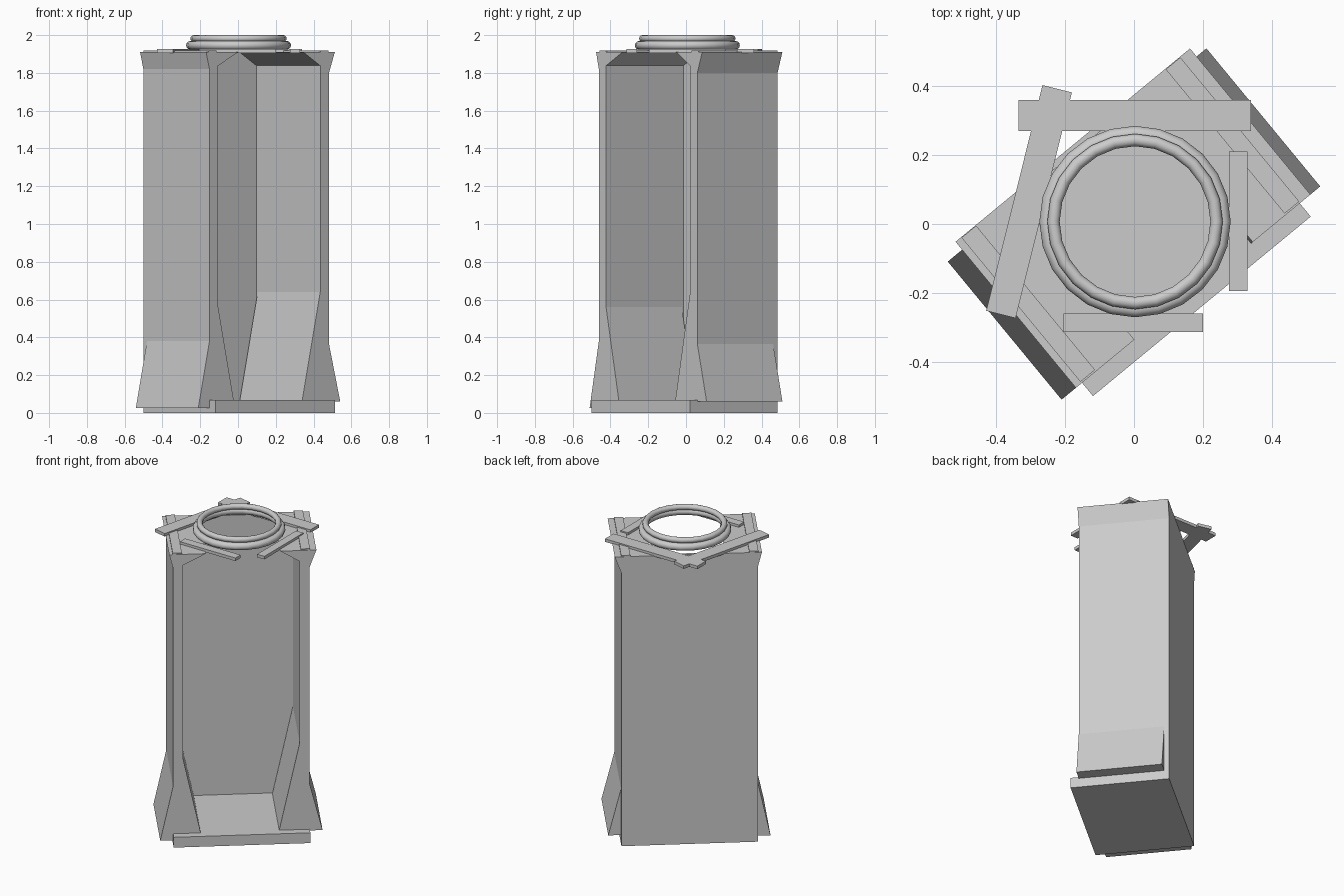
import bpy, bmesh, math
from mathutils import Matrix

if "Cube" in bpy.data.objects:
    bpy.data.objects.remove(bpy.data.objects["Cube"])

YAW = math.radians(39.5)      # the whole housing is turned about z


def finish(name, bm, matrix=Matrix()):
    bmesh.ops.recalc_face_normals(bm, faces=bm.faces)
    me = bpy.data.meshes.new(name)
    bm.to_mesh(me)
    bm.free()
    ob = bpy.data.objects.new(name, me)
    ob.matrix_world = matrix
    bpy.context.collection.objects.link(ob)
    return ob


def prism(name, profile, y0, y1):
    """Extrude an (x, z) outline from y0 to y1 in the turned frame."""
    bm = bmesh.new()
    face = bm.faces.new([bm.verts.new((x, y0, z)) for x, z in profile])
    ext = bmesh.ops.extrude_face_region(bm, geom=[face])
    verts = [v for v in ext['geom'] if isinstance(v, bmesh.types.BMVert)]
    bmesh.ops.translate(bm, verts=verts, vec=(0, y1 - y0, 0))
    return finish(name, bm, Matrix.Rotation(YAW, 4, 'Z'))


def slab(name, x0, x1, y0, y1, z0, z1):
    return prism(name, [(x0, z0), (x1, z0), (x1, z1), (x0, z1)], y0, y1)


def bar(name, cx, cy, sx, sy, angle=0):
    bm = bmesh.new()
    bmesh.ops.create_cube(bm, size=1)
    bmesh.ops.scale(bm, verts=bm.verts, vec=(sx, sy, 0.02))
    return finish(name, bm, Matrix.Translation((cx, cy, 1.916))
                  @ Matrix.Rotation(math.radians(angle), 4, 'Z'))


# base slab and rear panel
slab("base_slab", -0.41, 0.41, -0.31, 0.29, 0, 0.068)
slab("rear_panel", -0.41, 0.41, 0.27, 0.29, 0, 1.91)

# side walls: shaft with spreading head, flared foot, raised strip on top
# side, outer head x, inner head x, outer head z, foot z, outer/inner flare z, inner foot x
sides = [("left", -1, 0.433, 0.213, 1.82, 0.025, 0.38, 0.56, 0.235),
         ("right", 1, 0.45, 0.233, 1.80, 0.06, 0.365, 0.64, 0.225)]
for label, s, head_out, head_in, head_z, foot_z, out_z, in_z, foot_in in sides:
    shaft = [(0.35, 0.03), (0.41, 0.03), (0.41, head_z), (head_out, 1.91),
             (head_in, 1.91), (0.35, 1.838)]
    prism(label + "_wall", [(s * x, z) for x, z in shaft], -0.26, 0.29)
    foot = [(foot_in, foot_z), (0.487, foot_z), (0.41, out_z),
            (0.35, in_z)]
    prism(label + "_foot_flare", [(s * x, z) for x, z in foot], -0.26, 0.26)
    strip = [(0.357, 1.905), (0.412, 1.905), (0.412, 1.918), (0.357, 1.918)]
    prism(label + "_top_strip", [(s * x, z) for x, z in strip], -0.255, 0.288)

# flat bars lying loosely round the collar
bar("rear_bar", 0.002, 0.315, 0.675, 0.09)
bar("left_bar", -0.305, 0.065, 0.088, 0.676, -14)
bar("right_bar", 0.303, 0.008, 0.053, 0.406)
bar("front_bar", -0.002, -0.287, 0.405, 0.054)

# collar: two stacked rounded rings and a thin seat
for name, major, minor, z in (("lower_collar_ring", 0.255, 0.023, 1.946),
                              ("upper_collar_ring", 0.237, 0.018, 1.982)):
    bpy.ops.mesh.primitive_torus_add(major_segments=24, minor_segments=12,
                                     major_radius=major, minor_radius=minor,
                                     location=(0.003, 0.007, z))
    bpy.context.object.name = name
    bpy.ops.object.shade_smooth_by_angle(angle=math.radians(40))
